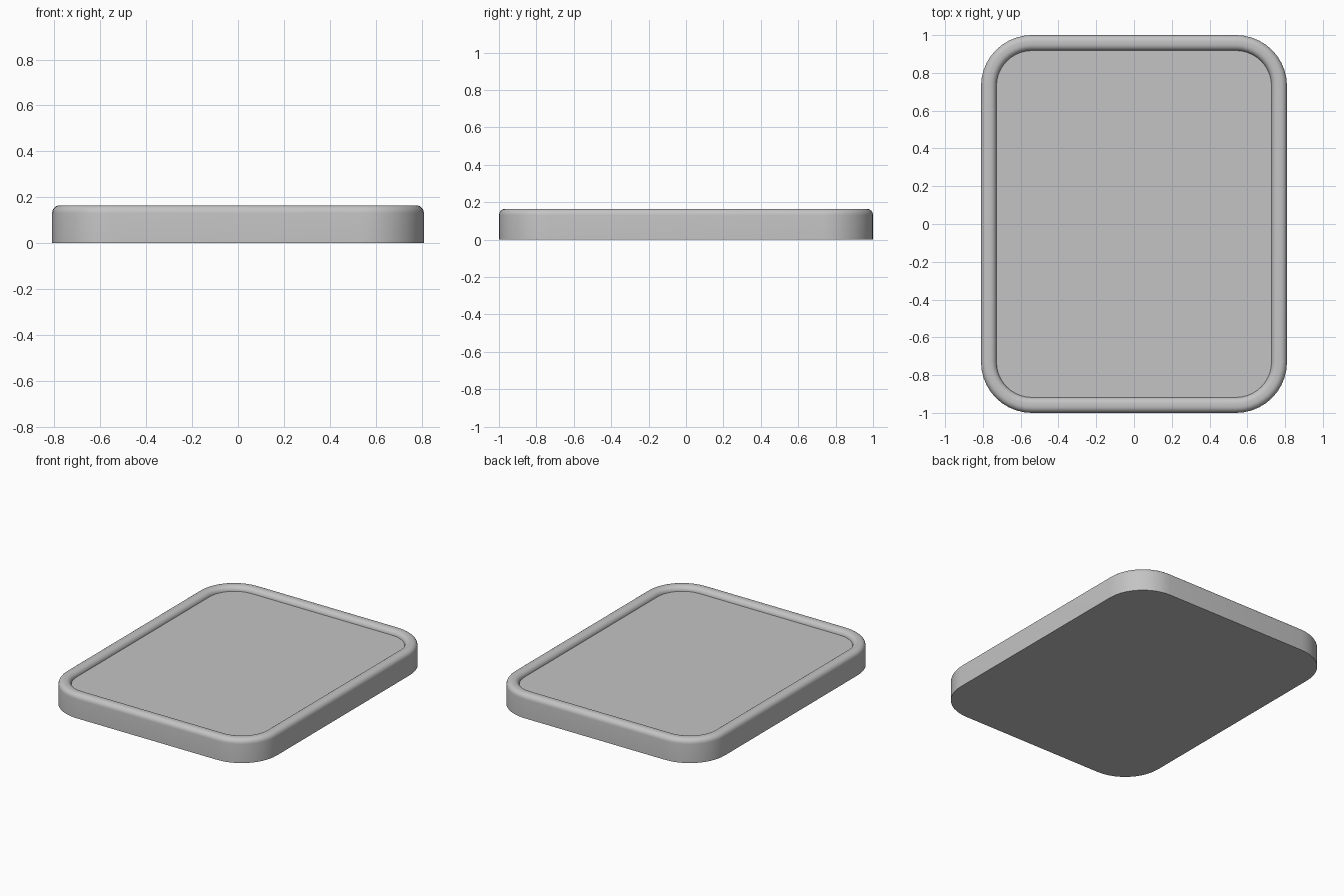
import bpy, bmesh, math

if "Cube" in bpy.data.objects:
    bpy.data.objects.remove(bpy.data.objects["Cube"])

HX, HY, R = 0.81, 1.0, 0.27      # outer half sizes and corner radius
TOP, FLOOR = 0.165, 0.133        # rim crest and sunken panel heights
RIM, ROUND = 0.082, 0.034        # rim width and edge rounding
SEG = 10                         # steps per corner

grey = bpy.data.materials.new("light_grey")
grey.diffuse_color = (0.55, 0.55, 0.55, 1)
grey.use_nodes = True
grey.node_tree.nodes["Principled BSDF"].inputs["Base Color"].default_value = grey.diffuse_color


def outline(inset):
    """Rounded rectangle, counter-clockwise, inset from the outer edge."""
    r = R - inset
    pts = []
    for q, (sx, sy) in enumerate([(1, 1), (-1, 1), (-1, -1), (1, -1)]):
        for i in range(SEG + 1):
            a = math.pi / 2 * (q + i / SEG)
            pts.append((sx * (HX - R) + r * math.cos(a),
                        sy * (HY - R) + r * math.sin(a)))
    return pts


# Tray cross-section as (inset, height): outer wall, rounded rim, inner wall
profile = [(0, 0)]
for i in range(7):
    a = math.pi / 2 * i / 6
    profile.append((ROUND * (1 - math.cos(a)), TOP - ROUND + ROUND * math.sin(a)))
for i in range(7):
    a = math.pi / 2 * i / 6
    profile.append((RIM - ROUND + ROUND * math.sin(a),
                    FLOOR + (TOP - FLOOR) * math.cos(a)))

# Tray body: stacked outlines bridged together, closed by base and panel
bm = bmesh.new()
rings = [[bm.verts.new((x, y, z)) for x, y in outline(d)] for d, z in profile]
n = len(rings[0])
for low, high in zip(rings, rings[1:]):
    for i in range(n):
        j = (i + 1) % n
        bm.faces.new((low[i], low[j], high[j], high[i]))
bm.faces.new(rings[0][::-1])
bm.faces.new(rings[-1])

mesh = bpy.data.meshes.new("tray")
bm.to_mesh(mesh)
bm.free()
mesh.materials.append(grey)
tray = bpy.data.objects.new("tray", mesh)
bpy.context.collection.objects.link(tray)

# Smooth rim and corners, crisp base and panel edges
bpy.context.view_layer.objects.active = tray
tray.select_set(True)
bpy.ops.object.shade_smooth_by_angle(angle=math.radians(30))
